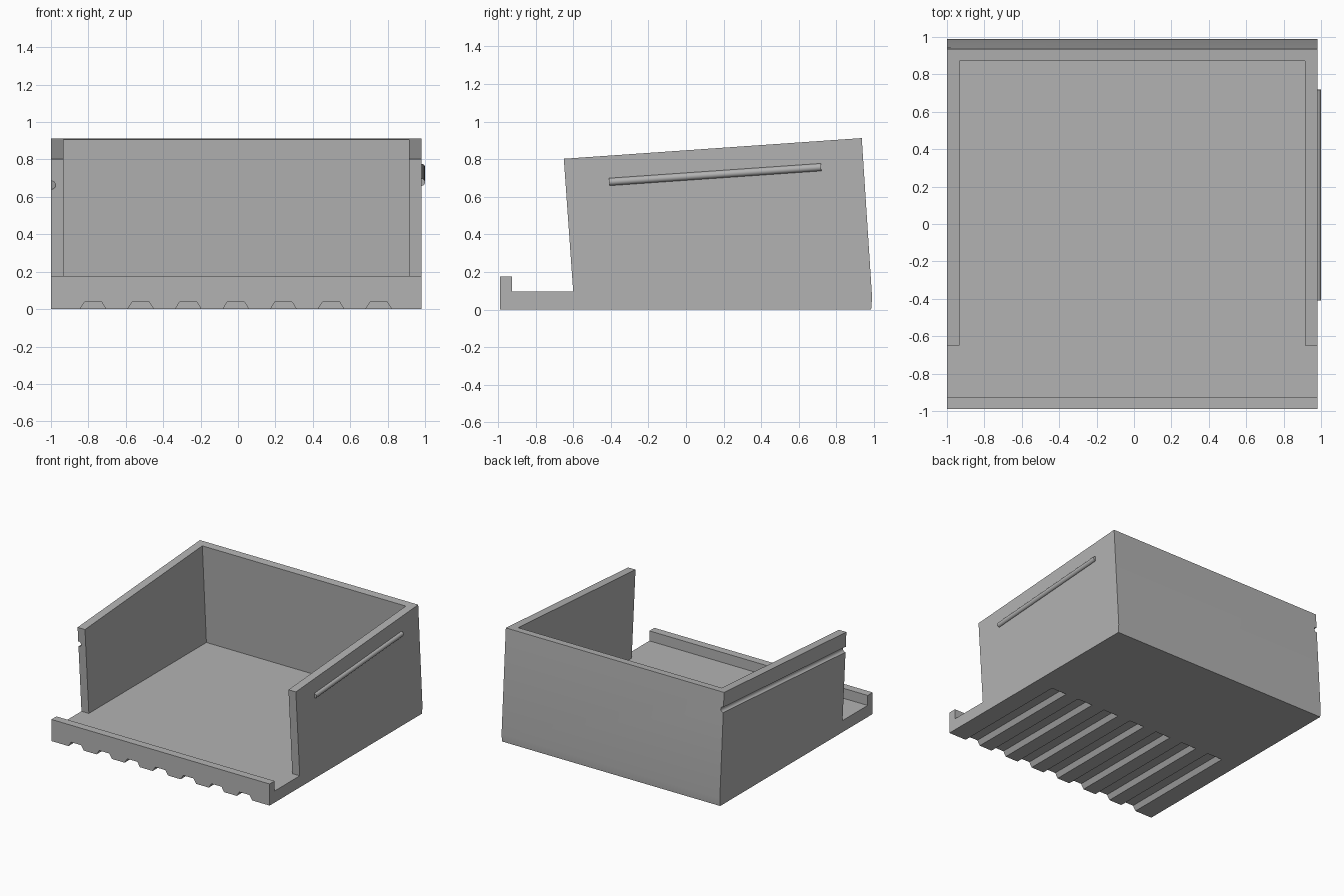
import bpy, bmesh, math
from mathutils import Matrix, Vector

cube = bpy.data.objects.get("Cube")
if cube:
    bpy.data.objects.remove(cube, do_unlink=True)

grey = bpy.data.materials.new("plain grey")
grey.use_nodes = True
colour = (0.45, 0.45, 0.45, 1)
grey.diffuse_color = colour
grey.node_tree.nodes["Principled BSDF"].inputs["Base Color"].default_value = colour

LEFT, RIGHT = 0.98, -1.0      # outer faces of the side walls
WALL = 0.067
TILT = math.atan(0.0695)      # lean of the upper body


def add_object(name, bm):
    bmesh.ops.recalc_face_normals(bm, faces=bm.faces)
    mesh = bpy.data.meshes.new(name)
    bm.to_mesh(mesh)
    bm.free()
    mesh.materials.append(grey)
    obj = bpy.data.objects.new(name, mesh)
    bpy.context.collection.objects.link(obj)
    return obj


def prism(name, points, offset):
    """Extrude a flat outline along an offset."""
    bm = bmesh.new()
    face = bm.faces.new([bm.verts.new(p) for p in points])
    new = bmesh.ops.extrude_face_region(bm, geom=[face])["geom"]
    verts = [v for v in new if isinstance(v, bmesh.types.BMVert)]
    bmesh.ops.translate(bm, verts=verts, vec=offset)
    return add_object(name, bm)


def rod(name, radius, length, centre):
    """Round bar running front to back along the body's lean."""
    bm = bmesh.new()
    bmesh.ops.create_cone(bm, cap_ends=True, segments=24, radius1=radius,
                          radius2=radius, depth=length)
    turn = Matrix.Rotation(TILT - math.pi / 2, 4, "X")
    bm.transform(Matrix.Translation(centre) @ turn)
    return add_object(name, bm)


def cut(obj, cutter):
    mod = obj.modifiers.new("cut", "BOOLEAN")
    mod.operation = "DIFFERENCE"
    mod.solver = "EXACT"
    mod.object = cutter
    cutter.hide_render = True
    bpy.context.view_layer.objects.active = obj
    bpy.ops.object.modifier_apply(modifier=mod.name)
    bpy.data.objects.remove(cutter, do_unlink=True)


# Tray body: side outline with front lip, floor and leaning walls
outline = [(-0.99, 0), (0.985, 0), (0.99, 0.065), (0.935, 0.912), (-0.65, 0.802),
           (-0.6, 0.095), (-0.925, 0.095), (-0.925, 0.177), (-0.99, 0.177)]
tray = prism("tray_body", [(RIGHT, y, z) for y, z in outline], (LEFT - RIGHT, 0, 0))

# Open interior, leaving two side walls and the back wall
hollow = [(-0.8, 0.095), (0.923, 0.095), (0.858, 1.1), (-0.8, 1.1)]
cut(tray, prism("interior_cutter", [(RIGHT + WALL, y, z) for y, z in hollow],
                (LEFT - RIGHT - 2 * WALL, 0, 0)))

# Seven tapered channels under the front half
for i in range(7):
    x = -0.775 + i * 0.2545
    section = [(x - 0.082, -0.02), (x + 0.082, -0.02), (x + 0.046, 0.038), (x - 0.046, 0.038)]
    cut(tray, prism("channel_cutter", [(a, -1.1, b) for a, b in section], (0, 1.12, 0)))

# Rounded groove along the right wall, matching the rail opposite
rail_centre = Vector((LEFT, 0.155, 0.718))
cut(tray, rod("groove_cutter", 0.022, 2.2, rail_centre + Vector((RIGHT - LEFT + 0.002, 0, 0))))

# Slim guide rail on the left wall
rail = rod("guide_rail", 0.02, 1.13, rail_centre)

for obj in (tray, rail):
    bpy.ops.object.select_all(action="DESELECT")
    obj.select_set(True)
    bpy.context.view_layer.objects.active = obj
    bpy.ops.object.shade_smooth_by_angle(angle=math.radians(30))
